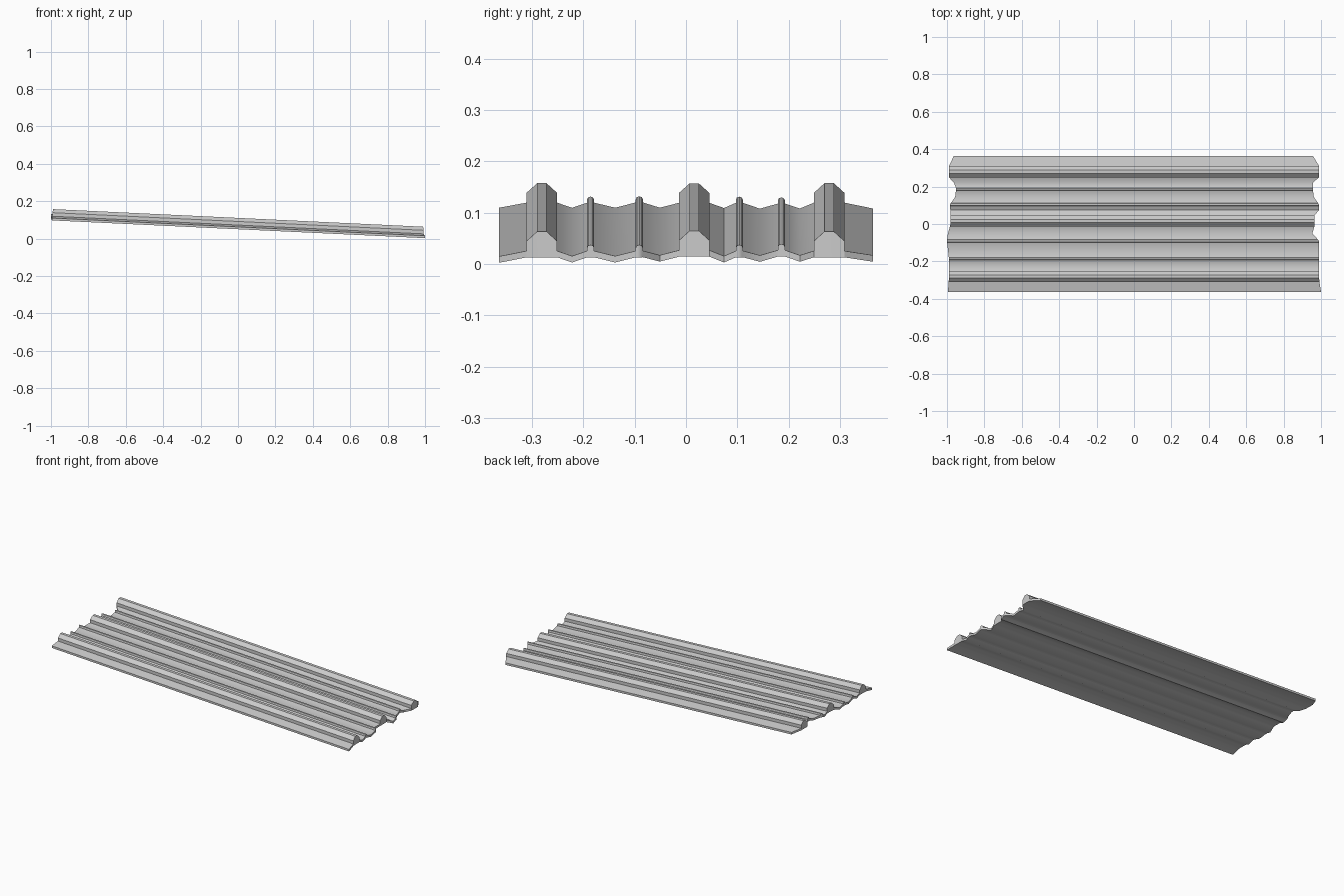
import bpy
import bmesh
import math

VALLEY, CREST, SHOULDER, RIB_TOP = 0.0625, 0.0725, 0.0915, 0.1105
THICKNESS = 0.0125
SLOPE = -0.0475

if "Cube" in bpy.data.objects:
    bpy.data.objects.remove(bpy.data.objects["Cube"], do_unlink=True)


def big_rib(middle):
    """Tall rib with upright sides, bevelled shoulders and a flat crown."""
    half, crown = 0.030, 0.009
    return [(middle - half, CREST), (middle - half, SHOULDER),
            (middle - crown, RIB_TOP), (middle + crown, RIB_TOP),
            (middle + half, SHOULDER), (middle + half, CREST)]


def small_rib(middle):
    """Narrow rounded stiffening bead."""
    half = 0.007
    bead = [(middle - half, CREST)]
    for step in range(5):
        angle = math.pi * (1 - step / 4)
        bead.append((middle + half * math.cos(angle),
                     CREST + 0.006 + 0.006 * math.sin(angle)))
    return bead + [(middle + half, CREST)]


def valley(y):
    return [(y, VALLEY)]


def along(points, y):
    """Linear interpolation through a list of (y, x) pairs."""
    for (y0, x0), (y1, x1) in zip(points, points[1:]):
        if y <= y1:
            return x0 + (x1 - x0) * (y - y0) / (y1 - y0)
    return points[-1][1]


# Cross-section from front to back
section = (valley(-0.364) + big_rib(-0.281) + valley(-0.222)
           + small_rib(-0.186) + valley(-0.138) + small_rib(-0.091)
           + valley(-0.051) + big_rib(0.016) + valley(0.074)
           + small_rib(0.104) + valley(0.144) + small_rib(0.186)
           + valley(0.222) + big_rib(0.279) + valley(0.364))

# Uneven cut of the two ends
right_cut = [(-0.364, -0.995), (-0.3, -0.99), (-0.18, -0.99), (-0.09, -1.0),
             (-0.05, -0.995), (0.0, -0.98), (0.05, -0.98), (0.104, -0.985),
             (0.15, -0.952), (0.21, -0.952), (0.25, -0.99), (0.31, -0.99),
             (0.364, -0.963)]
left_cut = [(-0.364, 1.0), (-0.3, 0.99), (-0.09, 0.99), (-0.045, 0.948),
            (-0.014, 0.964), (0.046, 0.964), (0.074, 0.99), (0.104, 0.99),
            (0.15, 0.957), (0.222, 0.957), (0.25, 0.99), (0.31, 0.99),
            (0.364, 0.957)]

# Solid sheet: a ring of four corners at each section point
bm = bmesh.new()
rings = []
for y, top in section:
    bottom = min(top, CREST) - THICKNESS
    x0, x1 = along(right_cut, y), along(left_cut, y)
    corners = [(x0, top), (x1, top), (x1, bottom), (x0, bottom)]
    rings.append([bm.verts.new((x, y, z + SLOPE * x)) for x, z in corners])

for a, b in zip(rings, rings[1:]):
    for i in range(4):
        j = (i + 1) % 4
        bm.faces.new((a[i], a[j], b[j], b[i]))
bm.faces.new(rings[0])
bm.faces.new(rings[-1][::-1])
bmesh.ops.remove_doubles(bm, verts=bm.verts[:], dist=0.0001)
bmesh.ops.recalc_face_normals(bm, faces=bm.faces[:])

mesh = bpy.data.meshes.new("corrugated_sheet")
bm.to_mesh(mesh)
bm.free()
sheet = bpy.data.objects.new("corrugated_sheet", mesh)
bpy.context.collection.objects.link(sheet)

# Plain grey metal
metal = bpy.data.materials.new("light_grey_metal")
metal.use_nodes = True
colour = (0.6, 0.6, 0.6, 1.0)
metal.diffuse_color = colour
metal.node_tree.nodes["Principled BSDF"].inputs["Base Color"].default_value = colour
mesh.materials.append(metal)

# Soft valleys, crisp ribs
bpy.ops.object.select_all(action="DESELECT")
sheet.select_set(True)
bpy.context.view_layer.objects.active = sheet
bpy.ops.object.shade_smooth_by_angle(angle=math.radians(41))
